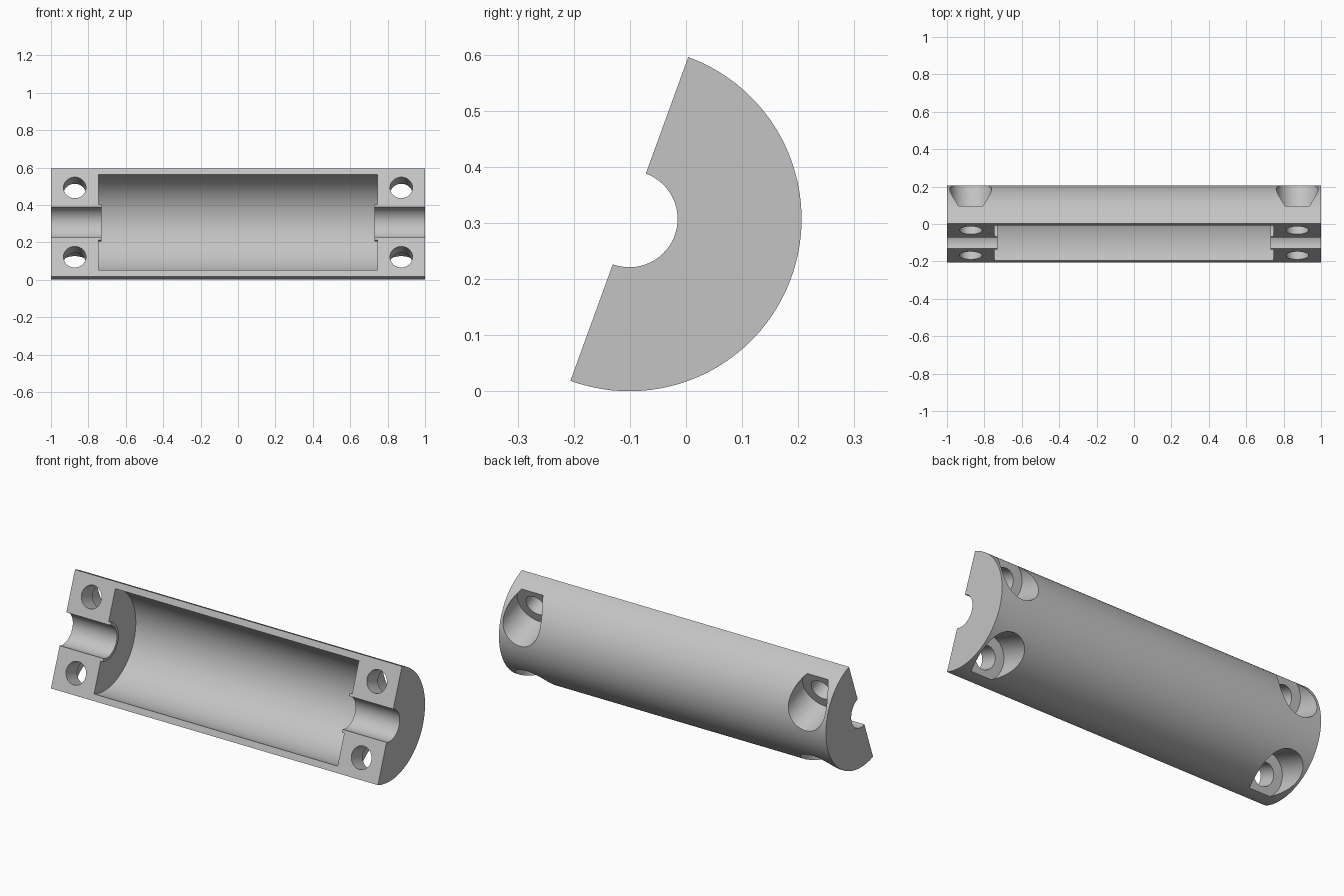
import bpy
import bmesh
from math import sin, cos, pi, radians

cube = bpy.data.objects.get("Cube")
if cube:
    bpy.data.objects.remove(cube, do_unlink=True)

RADIUS = 0.307
TILT = radians(-20)
SEGMENTS = 128


def finish(name, bm):
    bmesh.ops.recalc_face_normals(bm, faces=bm.faces)
    mesh = bpy.data.meshes.new(name)
    bm.to_mesh(mesh)
    bm.free()
    obj = bpy.data.objects.new(name, mesh)
    bpy.context.collection.objects.link(obj)
    return obj


def lathe(name, profile):
    """Solid of revolution about the x axis from (x, radius) points."""
    bm = bmesh.new()
    angles = [2 * pi * i / SEGMENTS for i in range(SEGMENTS)]
    rings = [[bm.verts.new((x, r * cos(a), r * sin(a))) for a in angles]
             for x, r in profile]
    for low, high in zip(rings, rings[1:]):
        for i in range(SEGMENTS):
            j = (i + 1) % SEGMENTS
            bm.faces.new((low[i], low[j], high[j], high[i]))
    bm.faces.new(rings[0])
    bm.faces.new(rings[-1])
    return finish(name, bm)


def cut(target, cutter):
    mod = target.modifiers.new("cut", "BOOLEAN")
    mod.operation = "DIFFERENCE"
    mod.solver = "EXACT"
    mod.object = cutter
    cutter.hide_render = True
    bpy.context.view_layer.update()
    bpy.context.view_layer.objects.active = target
    bpy.ops.object.modifier_apply(modifier=mod.name)
    bpy.data.objects.remove(cutter, do_unlink=True)


# Half-round body, flat side on local y = 0
half = SEGMENTS // 2
bm = bmesh.new()
arc = [-pi / 2 + pi * i / half for i in range(half + 1)]
end = bm.faces.new([bm.verts.new((-1, RADIUS * cos(a), RADIUS * sin(a)))
                    for a in arc])
side = bmesh.ops.extrude_face_region(bm, geom=[end], use_keep_orig=True)
moved = [v for v in side["geom"] if isinstance(v, bmesh.types.BMVert)]
bmesh.ops.translate(bm, verts=moved, vec=(2, 0, 0))
body = finish("clamp_half_body", bm)

# Shaft bore, small bosses and wide central cavity
half_profile = [(1.1, 0.086), (0.73, 0.086), (0.73, 0.102),
                (0.745, 0.102), (0.745, 0.272)]
profile = [(-x, r) for x, r in half_profile] + half_profile[::-1]
cut(body, lathe("cavity_cutter", profile))

# Four counterbored bolt holes
for x in (-0.873, 0.873):
    for z in (-0.197, 0.197):
        hole = lathe("bolt_hole_cutter", [(-0.1, 0.06), (0.104, 0.06),
                                          (0.104, 0.112), (0.5, 0.112)])
        hole.rotation_euler.z = pi / 2
        hole.location = (x, 0, z)
        cut(body, hole)

# Single grey material
grey = bpy.data.materials.new("light_grey")
grey.use_nodes = True
colour = (0.55, 0.55, 0.55, 1)
grey.diffuse_color = colour
grey.node_tree.nodes["Principled BSDF"].inputs["Base Color"].default_value = colour
body.data.materials.clear()
body.data.materials.append(grey)

# Tilt the body and rest it on the ground
body.rotation_euler.x = TILT
body.location = (0, -RADIUS * (1 + sin(TILT)) / 2, RADIUS)
bpy.ops.object.select_all(action="DESELECT")
body.select_set(True)
bpy.context.view_layer.objects.active = body
bpy.ops.object.shade_smooth_by_angle(angle=radians(30))
